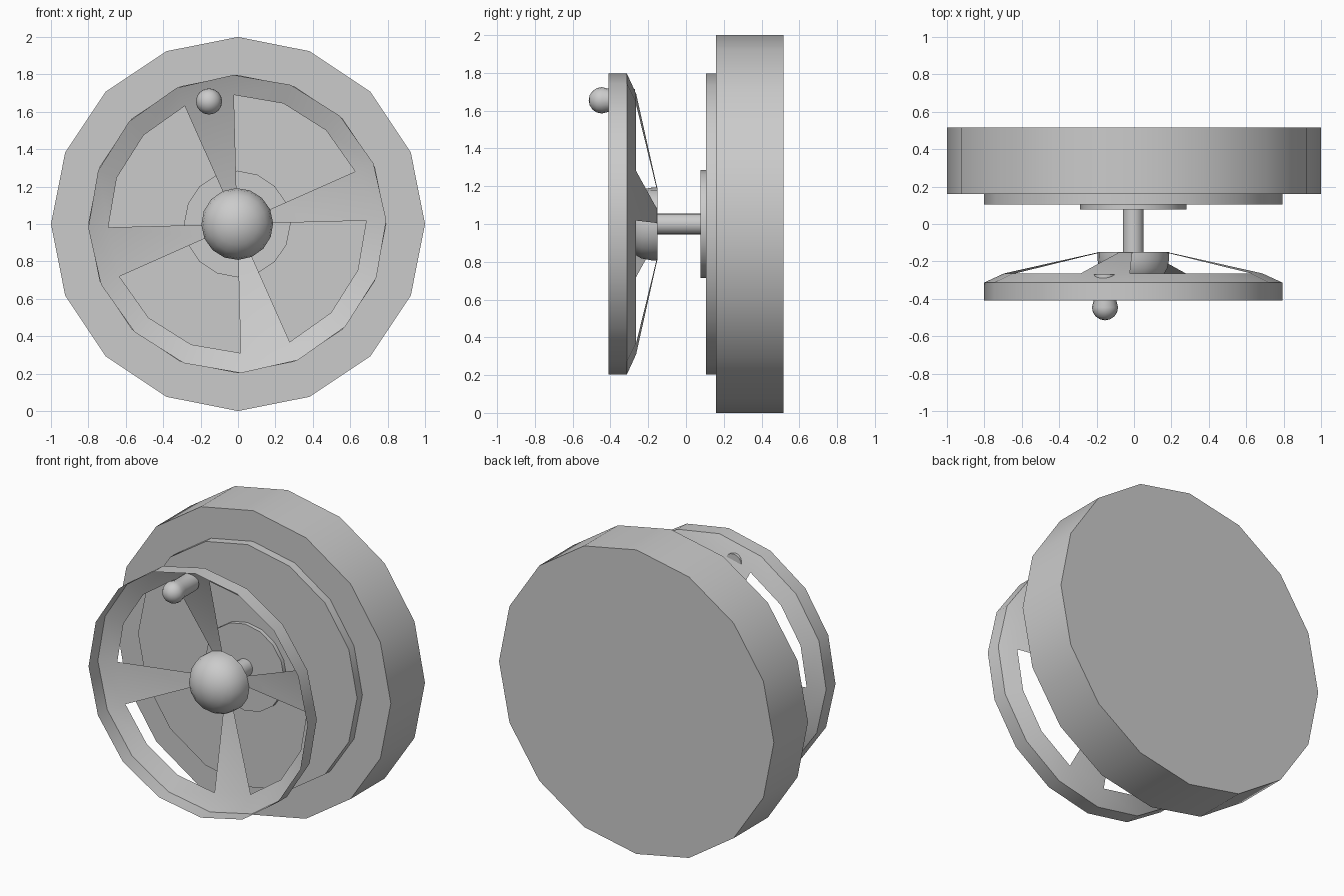
import bpy, bmesh, math

if "Cube" in bpy.data.objects:
    bpy.data.objects.remove(bpy.data.objects["Cube"])


def lathe(name, profile, sides=16, phase=0.0, cx=0.0, cz=1.0, keep=None):
    """Revolve (radius, y) points around a front-to-back axis at (cx, cz)."""
    bm = bmesh.new()
    rings = []
    for r, y in profile:
        ring = []
        for i in range(sides):
            a = math.radians(phase) + 2 * math.pi * i / sides
            ring.append(bm.verts.new((cx + r * math.cos(a), y, cz + r * math.sin(a))))
        rings.append(ring)
    for k in range(len(rings) - 1):
        for i in range(sides):
            if keep and not keep(k, i):
                continue
            j = (i + 1) % sides
            bm.faces.new((rings[k][i], rings[k][j], rings[k + 1][j], rings[k + 1][i]))
    bmesh.ops.remove_doubles(bm, verts=bm.verts[:], dist=1e-5)
    bmesh.ops.recalc_face_normals(bm, faces=bm.faces[:])
    me = bpy.data.meshes.new(name)
    bm.to_mesh(me)
    bm.free()
    ob = bpy.data.objects.new(name, me)
    bpy.context.collection.objects.link(ob)
    bpy.ops.object.select_all(action='DESELECT')
    ob.select_set(True)
    bpy.context.view_layer.objects.active = ob
    bpy.ops.object.shade_smooth_by_angle(angle=math.radians(30))
    return ob


def disc(name, r, y0, y1, **kw):
    return lathe(name, [(0, y0), (r, y0), (r, y1), (0, y1)], **kw)


CX = -0.004   # wheel axis
TURN = 1.5    # slight turn of the wheel

# Stacked base discs and shaft
disc("body", 1.0, 0.16, 0.515)
disc("front_plate", 0.797, 0.105, 0.16, cx=CX)
disc("shaft_collar", 0.285, 0.078, 0.105, cx=CX)
disc("shaft", 0.056, -0.15, 0.078, cx=CX)

# Dished wheel: thin shell, every fourth segment of the cone is a spoke
lathe("wheel", [(0.797, -0.41), (0.797, -0.313), (0.69, -0.264), (0.19, -0.152)],
      phase=TURN, cx=CX, keep=lambda k, i: k < 2 or i % 4 == 0)

# Domed hub
dome = [(0.192 * math.cos(t * math.pi / 10), -0.185 - 0.165 * math.sin(t * math.pi / 10))
        for t in range(5)]
lathe("hub", [(0, -0.15), (0.192, -0.15)] + dome + [(0, -0.35)], phase=TURN, cx=CX)

# Round handle on the top spoke
ball = [(0.07 * math.cos(t * math.pi / 8), -0.446 - 0.069 * math.sin(t * math.pi / 8))
        for t in range(4)]
lathe("handle_knob", [(0, -0.27), (0.06, -0.27), (0.06, -0.405)] + ball + [(0, -0.515)],
      cx=-0.155, cz=1.655)
